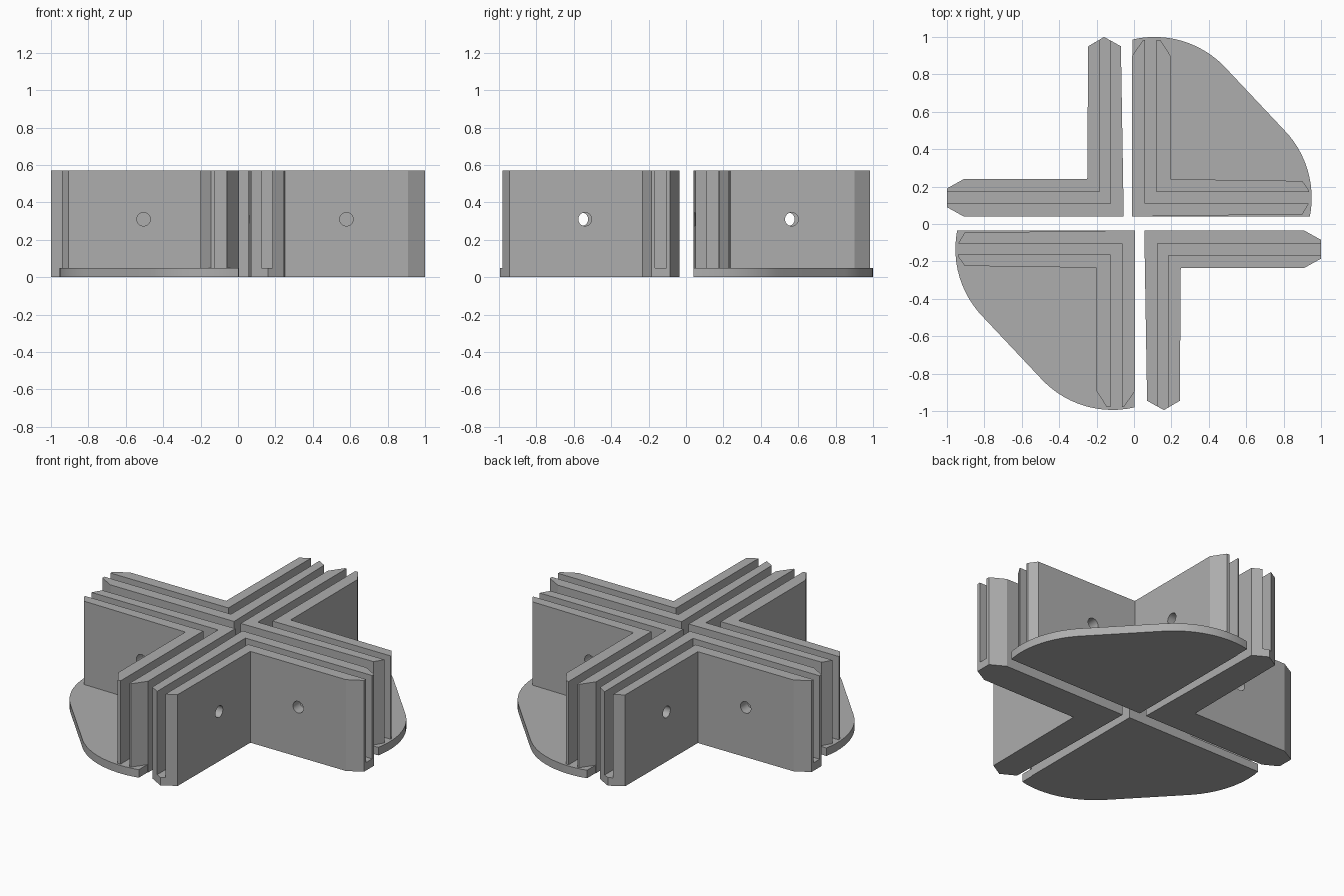
import bpy, bmesh, math
from mathutils import Matrix

if "Cube" in bpy.data.objects:
    bpy.data.objects.remove(bpy.data.objects["Cube"])

HEIGHT, FLOOR, HOLE_Z, HOLE_R = 0.57, 0.05, 0.31, 0.036

grey = bpy.data.materials.new("grey plastic")
grey.diffuse_color = (0.42, 0.42, 0.42, 1)
grey.use_nodes = True
grey.node_tree.nodes["Principled BSDF"].inputs["Base Color"].default_value = grey.diffuse_color


def prism(name, outline, z0, z1):
    """Extrude a plan outline between two heights."""
    bm = bmesh.new()
    face = bm.faces.new([bm.verts.new((x, y, z0)) for x, y in outline])
    top = bmesh.ops.extrude_face_region(bm, geom=[face])
    verts = [v for v in top["geom"] if isinstance(v, bmesh.types.BMVert)]
    bmesh.ops.translate(bm, verts=verts, vec=(0, 0, z1 - z0))
    bmesh.ops.recalc_face_normals(bm, faces=bm.faces)
    return finish(name, bm)


def hole_cutter(location, axis):
    """Cylinder lying along x or y, long enough to pierce one arm."""
    turn = Matrix.Rotation(math.pi / 2, 4, "Y" if axis == "x" else "X")
    bm = bmesh.new()
    bmesh.ops.create_cone(bm, cap_ends=True, segments=32, radius1=HOLE_R,
                          radius2=HOLE_R, depth=0.4,
                          matrix=Matrix.Translation(location) @ turn)
    return finish("hole_cutter", bm)


def finish(name, bm):
    mesh = bpy.data.meshes.new(name)
    bm.to_mesh(mesh)
    bm.free()
    mesh.materials.append(grey)
    obj = bpy.data.objects.new(name, mesh)
    bpy.context.collection.objects.link(obj)
    return obj


def combine(target, tool, operation):
    mod = target.modifiers.new("combine", "BOOLEAN")
    mod.operation, mod.solver, mod.object = operation, "EXACT", tool
    bpy.context.view_layer.objects.active = target
    bpy.ops.object.modifier_apply(modifier=mod.name)
    bpy.data.objects.remove(tool)


def bracket(name, base, walls, hole_x, hole_y, arm_x, arm_y):
    """Slotted L bracket: floor, two parallel L walls, one hole per arm."""
    obj = prism(name, base, 0, FLOOR)
    for wall in walls:
        combine(obj, prism("wall", wall, 0, HEIGHT), "UNION")
    combine(obj, hole_cutter((hole_x, arm_y, HOLE_Z), "y"), "DIFFERENCE")
    combine(obj, hole_cutter((arm_x, hole_y, HOLE_Z), "x"), "DIFFERENCE")
    bpy.ops.object.select_all(action="DESELECT")
    obj.select_set(True)
    bpy.context.view_layer.objects.active = obj
    bpy.ops.object.shade_smooth_by_angle(angle=math.radians(25))
    return obj


def opposite(obj, name, dx, dy):
    """Half-turn copy on the other side of the centre."""
    copy = obj.copy()
    copy.data = obj.data.copy()
    copy.name = name
    copy.data.transform(Matrix.Translation((dx, dy, 0)) @ Matrix.Rotation(math.pi, 4, "Z"))
    bpy.context.collection.objects.link(copy)


def arc(cx, cy, r, a0, a1, n=12):
    angles = [math.radians(a0 + (a1 - a0) * i / n) for i in range(n + 1)]
    return [(cx + r * math.cos(a), cy + r * math.sin(a)) for a in angles]


# Brackets standing on a rounded foot plate
foot = [(-0.01, 0.04)] + arc(0.43, 0.14, 0.52, -11, 45) + arc(0.11, 0.48, 0.52, 45, 103)
foot_walls = [
    [(-0.01, 0.04), (0.90, 0.052), (0.935, 0.11), (0.06, 0.11),
     (0.06, 0.985), (0.05, 0.985), (-0.01, 0.90)],
    [(0.195, 0.24), (0.195, 0.90), (0.14, 0.985), (0.12, 0.985),
     (0.12, 0.17), (0.935, 0.17), (0.935, 0.18), (0.90, 0.23)],
]
footed = bracket("footed_bracket_back", foot, foot_walls, 0.50, 0.565, 0.09, 0.14)
opposite(footed, "footed_bracket_front", -0.005, 0.006)

# Plain brackets with pointed arm ends
base = [(-0.055, 0.04), (-0.07, 0.95), (-0.16, 1.0), (-0.245, 0.95), (-0.25, 0.24),
        (-0.91, 0.24), (-1, 0.19), (-1, 0.09), (-0.91, 0.04)]
plain_walls = [
    [(-0.055, 0.04), (-0.07, 0.95), (-0.125, 0.981), (-0.125, 0.11),
     (-1, 0.11), (-1, 0.09), (-0.91, 0.04)],
    [(-0.25, 0.24), (-0.245, 0.95), (-0.185, 0.985), (-0.185, 0.17),
     (-1, 0.17), (-1, 0.19), (-0.91, 0.24)],
]
plain = bracket("plain_bracket_back", base, plain_walls, -0.58, 0.545, -0.155, 0.14)
opposite(plain, "plain_bracket_front", 0, 0.005)
